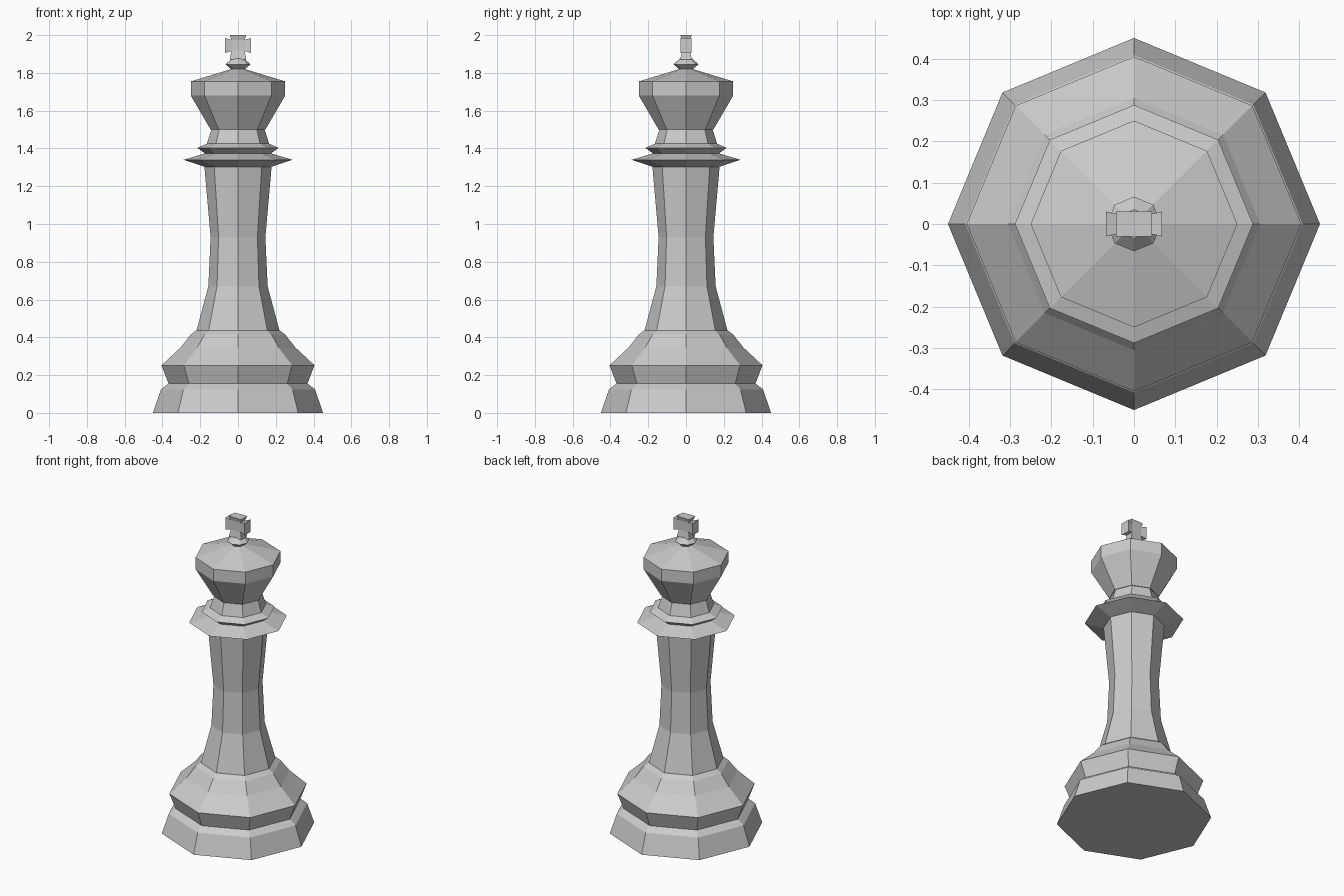
import bpy, bmesh
from math import cos, sin, pi
from mathutils import Vector

if "Cube" in bpy.data.objects:
    bpy.data.objects.remove(bpy.data.objects["Cube"])

SIDES = 8

def finish(name, bm):
    bmesh.ops.recalc_face_normals(bm, faces=bm.faces)
    me = bpy.data.meshes.new(name)
    bm.to_mesh(me)
    bm.free()
    ob = bpy.data.objects.new(name, me)
    bpy.context.collection.objects.link(ob)
    return ob

def lathe(name, profile):
    """Closed eight-sided turning from (radius, height) pairs."""
    bm = bmesh.new()
    rings = [[bm.verts.new((r * cos(2 * pi * i / SIDES), r * sin(2 * pi * i / SIDES), z))
              for i in range(SIDES)] for r, z in profile]
    for a, b in zip(rings, rings[1:]):
        for i in range(SIDES):
            j = (i + 1) % SIDES
            bm.faces.new((a[i], a[j], b[j], b[i]))
    bm.faces.new(rings[0][::-1])
    bm.faces.new(rings[-1])
    return finish(name, bm)

# Turned body, bottom to top
lathe("base", [(0.45, 0), (0.408, 0.125), (0.368, 0.155), (0.405, 0.252),
               (0.305, 0.345), (0.25, 0.415), (0.22, 0.437)])
lathe("column", [(0.22, 0.435), (0.157, 0.67), (0.145, 0.93), (0.178, 1.305)])
lathe("collar", [(0.178, 1.303), (0.288, 1.34), (0.17, 1.375)])
lathe("neck_ring", [(0.17, 1.37), (0.215, 1.403), (0.165, 1.425), (0.14, 1.503)])
lathe("crown", [(0.145, 1.5), (0.25, 1.68), (0.25, 1.755), (0.03, 1.822)])
lathe("finial_bead", [(0.03, 1.815), (0.066, 1.845), (0.035, 1.875)])

# Flared cross: a small block with each arm extruded and widened
centre = Vector((0, 0, 1.945))
bm = bmesh.new()
bmesh.ops.create_cube(bm, size=1)
for v in bm.verts:
    v.co = Vector((v.co.x * 0.07, v.co.y * 0.046, v.co.z * 0.06)) + centre
arms = [f for f in bm.faces if abs(f.normal.y) < 0.5]
for f in arms:
    n = f.normal.copy()
    sideways = abs(n.x) > 0.5
    new = bmesh.ops.extrude_discrete_faces(bm, faces=[f])["faces"][0]
    for v in new.verts:
        d = v.co - centre
        if sideways:
            d = Vector((n.x * 0.068, d.y * 1.3, d.z * 1.3))
        else:
            d = Vector((d.x * 1.25, d.y * 1.3, 0.055 if n.z > 0 else -0.075))
        v.co = centre + d
finish("cross", bm)
